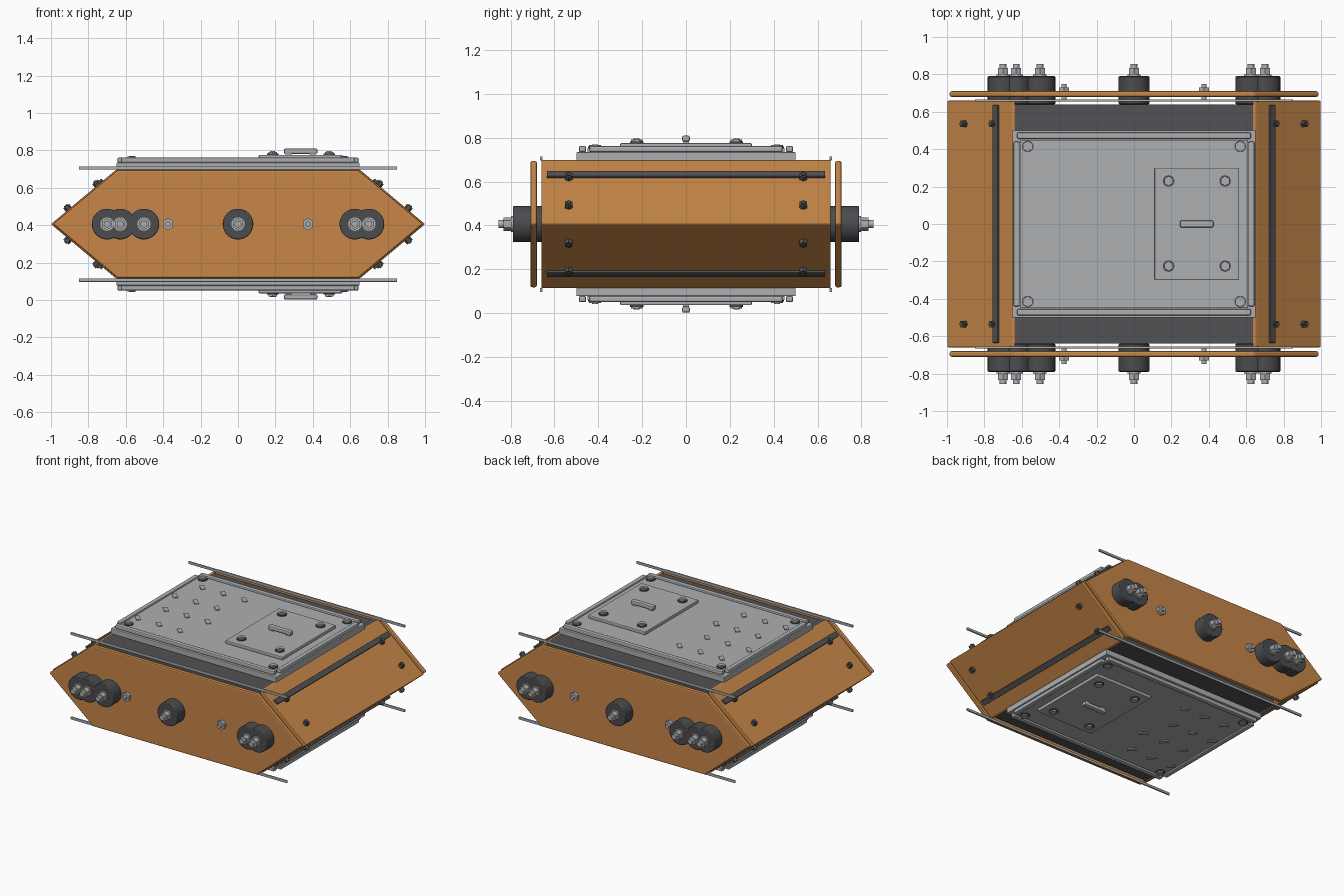
import bpy, bmesh, math
from mathutils import Vector

if "Cube" in bpy.data.objects:
    bpy.data.objects.remove(bpy.data.objects["Cube"], do_unlink=True)

MID = 0.406          # height of the horizontal mirror plane
HALF = 0.292         # half height of the hull
SLOPE = math.atan2(HALF, 0.35)


def material(name, rgb):
    m = bpy.data.materials.new(name)
    m.use_nodes = True
    m.diffuse_color = (*rgb, 1)
    m.node_tree.nodes["Principled BSDF"].inputs["Base Color"].default_value = (*rgb, 1)
    return m


ORANGE = material("orange paint", (0.57, 0.24, 0.065))
STEEL = material("light steel", (0.42, 0.43, 0.44))
DARK = material("dark steel", (0.085, 0.085, 0.09))
RUBBER = material("rubber", (0.07, 0.072, 0.077))


def finish(ob, name, mat, bevel=0.0, segments=2):
    ob.name = name
    ob.data.materials.append(mat)
    if bevel:
        mod = ob.modifiers.new("soft edges", "BEVEL")
        mod.width, mod.segments = bevel, segments
        mod.limit_method = "ANGLE"
    return ob


def box(name, center, size, mat, bevel=0.0, rot=(0, 0, 0)):
    bpy.ops.mesh.primitive_cube_add(size=1, location=center, rotation=rot)
    ob = bpy.context.object
    for v in ob.data.vertices:
        v.co *= Vector(size)
    return finish(ob, name, mat, bevel)


def rod(name, base, axis, length, radius, mat, sides=32, bevel=0.0):
    """Cylinder that starts at base and runs along axis."""
    axis = Vector(axis).normalized()
    bpy.ops.mesh.primitive_cylinder_add(vertices=sides, radius=radius, depth=length,
                                        location=Vector(base) + axis * length / 2)
    ob = bpy.context.object
    ob.rotation_euler = axis.to_track_quat("Z", "Y").to_euler()
    if sides > 6:
        bpy.ops.object.shade_smooth_by_angle()
    return finish(ob, name, mat, bevel)


def prism(name, profile, y0, y1, mat, bevel=0.0):
    """Extrude an x-z outline along y."""
    bm = bmesh.new()
    face = bm.faces.new([bm.verts.new((x, y0, MID + z)) for x, z in profile])
    new = bmesh.ops.extrude_face_region(bm, geom=[face])["geom"]
    bmesh.ops.translate(bm, vec=(0, y1 - y0, 0),
                        verts=[g for g in new if isinstance(g, bmesh.types.BMVert)])
    bmesh.ops.recalc_face_normals(bm, faces=bm.faces)
    me = bpy.data.meshes.new(name)
    bm.to_mesh(me)
    bm.free()
    ob = bpy.data.objects.new(name, me)
    bpy.context.collection.objects.link(ob)
    return finish(ob, name, mat, bevel)


def bolt(name, base, axis, mat, radius, height):
    """Washer, hexagonal head and threaded tip."""
    axis = Vector(axis).normalized()
    rod(name + "_washer", base, axis, height * 0.35, radius, DARK, 24)
    rod(name + "_head", base, axis, height * 0.8, radius * 0.85, mat, 6)
    rod(name + "_tip", base, axis, height, radius * 0.45, mat, 16)


# Hull: dark core between two pointed orange ends
box("hull_core", (0, 0, MID), (1.28, 1.28, HALF * 2 - 0.004), DARK)
for sx, label in ((1, "left"), (-1, "right")):
    prism(label + "_nose", [(sx * 0.635, HALF), (sx * 0.65, HALF), (sx, 0),
                            (sx * 0.65, -HALF), (sx * 0.635, -HALF)],
          -0.66, 0.66, ORANGE, 0.006)
    for sz in (1, -1):
        normal = Vector((sx * math.sin(SLOPE), 0, sz * math.cos(SLOPE)))

        def on_slope(x, y):
            return Vector((sx * x, y, MID + sz * (1 - x) * HALF / 0.35))

        # Dark wear strip across the slope
        box(label + "_slope_strip", on_slope(0.735, 0) + normal * 0.007,
            (0.036, 1.27, 0.014), DARK, 0.003, (0, sx * sz * SLOPE, 0))
        # Slope bolts
        for y in (-0.535, 0.535):
            for x in (0.75, 0.905):
                rod("slope_bolt", on_slope(x, y), normal, 0.022, 0.02, DARK, 6)
                rod("slope_bolt_tip", on_slope(x, y), normal, 0.028, 0.01, DARK, 12)

# Side plates with their bushings, nuts and guide rods
outline = [(-0.99, 0), (-0.645, HALF - 0.004), (0.645, HALF - 0.004),
           (0.99, 0), (0.645, 0.004 - HALF), (-0.645, 0.004 - HALF)]
for sy, label in ((-1, "front"), (1, "back")):
    out = (0, sy, 0)
    prism(label + "_side_plate", outline, sy * 0.68, sy * 0.71, ORANGE, 0.009)
    for x in (-0.70, -0.63, -0.503, 0, 0.625, 0.70):
        rod(label + "_bushing", (x, sy * 0.64, MID), out, 0.15, 0.082, RUBBER, 40, 0.005)
        rod(label + "_bushing_washer", (x, sy * 0.79, MID), out, 0.008, 0.036, STEEL, 24)
        rod(label + "_bushing_nut", (x, sy * 0.79, MID), out, 0.043, 0.031, STEEL, 6)
        rod(label + "_bushing_stud", (x, sy * 0.79, MID), out, 0.065, 0.018, STEEL, 20)
    for x in (-0.374, 0.374):
        rod(label + "_plate_nut", (x, sy * 0.71, MID), out, 0.02, 0.032, STEEL, 6)
        rod(label + "_plate_pin", (x, sy * 0.66, MID), out, 0.088, 0.014, STEEL, 16)
    for sz in (1, -1):
        box(label + "_guide_rod", (0, sy * 0.66, MID + sz * 0.3),
            (1.70, 0.012, 0.018), STEEL, 0.003)

# Armoured decks, the same above and below
for sz, label in ((1, "top"), (-1, "bottom")):
    up = (0, 0, sz)

    def slab(name, x, y, low, high, size, bevel=0.004, turn=0, mat=STEEL):
        box(label + "_" + name, (x, y, MID + sz * (low + high) / 2),
            (*size, high - low), mat, bevel, (0, 0, turn))

    slab("deck_base", 0, 0, 0.288, 0.328, (1.30, 1.0))
    slab("deck_panel", 0, 0, 0.328, 0.348, (1.22, 0.90))
    for s in (1, -1):
        slab("long_rail", 0, s * 0.472, 0.328, 0.356, (1.25, 0.034), 0.008)
        slab("short_rail", s * 0.628, 0, 0.328, 0.356, (0.034, 0.88), 0.008)
        for t in (1, -1):
            bolt(label + "_corner_bolt", (s * 0.568, t * 0.415, MID + sz * 0.348),
                 up, STEEL, 0.031, 0.016)

    # Diamond tread marks in staggered rows
    for row, y in enumerate((0.31, 0.105, -0.10, -0.31)):
        for col in range(3):
            x = -0.497 - 0.072 * (row % 2) + 0.165 * col
            slab("tread_mark", x, y, 0.346, 0.353, (0.06, 0.03), 0, math.radians(-45))

    # Access hatch with bolts and a grab handle
    slab("hatch", 0.335, 0, 0.346, 0.37, (0.45, 0.60), 0.006)
    for x in (0.185, 0.487):
        for y in (-0.225, 0.23):
            bolt(label + "_hatch_bolt", (x, y, MID + sz * 0.37), up, STEEL, 0.031, 0.02)
    slab("handle", 0.335, 0, 0.376, 0.404, (0.18, 0.036), 0.008)
    for x in (0.27, 0.40):
        slab("handle_post", x, 0, 0.365, 0.385, (0.03, 0.026), 0)
